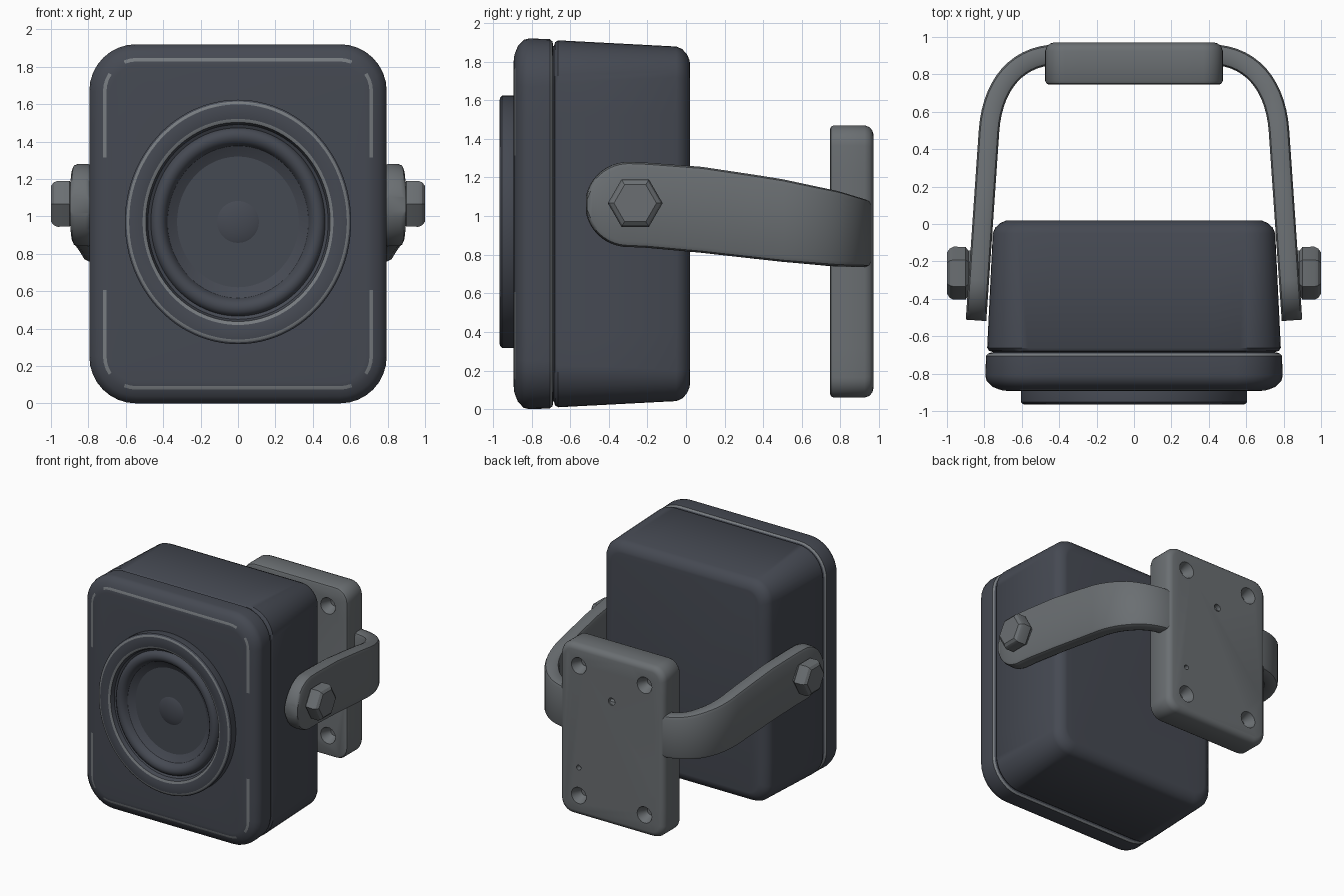
import bpy, bmesh, math
from mathutils import Vector

if "Cube" in bpy.data.objects:
    bpy.data.objects.remove(bpy.data.objects["Cube"])


def material(name, rgb):
    m = bpy.data.materials.new(name)
    m.diffuse_color = (*rgb, 1)
    m.use_nodes = True
    m.node_tree.nodes["Principled BSDF"].inputs["Base Color"].default_value = m.diffuse_color
    return m


DARK = material("dark slate", (0.060, 0.067, 0.085))
GREY = material("bracket grey", (0.145, 0.158, 0.168))
LIGHT = material("worn edge grey", (0.185, 0.200, 0.215))


def loft(name, rings, mats, rule=None, angle=35):
    """Skin a list of closed point rings, cap both ends; rule(ring, centre) picks a material."""
    bm = bmesh.new()
    vs = [[bm.verts.new(p) for p in r] for r in rings]
    n = len(rings[0])
    for i in range(len(vs) - 1):
        for j in range(n):
            k = (j + 1) % n
            f = bm.faces.new((vs[i][j], vs[i][k], vs[i + 1][k], vs[i + 1][j]))
            if rule:
                f.material_index = rule(i, f.calc_center_median())
    bm.faces.new(vs[0])
    bm.faces.new(vs[-1])
    bmesh.ops.recalc_face_normals(bm, faces=bm.faces)
    me = bpy.data.meshes.new(name)
    bm.to_mesh(me)
    bm.free()
    for m in mats:
        me.materials.append(m)
    ob = bpy.data.objects.new(name, me)
    bpy.context.collection.objects.link(ob)
    smooth(ob, angle)
    return ob


def smooth(ob, angle):
    bpy.ops.object.select_all(action='DESELECT')
    ob.select_set(True)
    bpy.context.view_layer.objects.active = ob
    bpy.ops.object.shade_smooth_by_angle(angle=math.radians(angle))


def cut(ob, cutter):
    mod = ob.modifiers.new("cut", 'BOOLEAN')
    mod.operation, mod.solver, mod.object = 'DIFFERENCE', 'EXACT', cutter
    bpy.context.view_layer.objects.active = ob
    bpy.ops.object.modifier_apply(modifier=mod.name)
    bpy.data.objects.remove(cutter, do_unlink=True)


def rounded(y, hx, hz, r, cz, seg=8, sub=8):
    """Rounded rectangle ring in the XZ plane, with subdivided straight sides."""
    pts = []
    for q, (sx, sz) in enumerate(((1, 1), (-1, 1), (-1, -1), (1, -1))):
        for k in range(seg + 1):
            a = math.radians(90 * (q + k / seg))
            pts.append(Vector((sx * (hx - r) + r * math.cos(a), y,
                               cz + sz * (hz - r) + r * math.sin(a))))
    out = []
    for i, p in enumerate(pts):
        out.append(p)
        if i % (seg + 1) == seg:
            nxt = pts[(i + 1) % len(pts)]
            out += [p.lerp(nxt, t / sub) for t in range(1, sub)]
    return out


def ellipse(y, rx, rz, x=0, z=0, n=96):
    return [(x + rx * math.cos(math.tau * k / n), y, z + rz * math.sin(math.tau * k / n))
            for k in range(n)]


# cabinet shell, tapering to the back
body = [(-.72, .755, .92, .2), (-.684, .755, .92, .2), (-.678, .775, .94, .22),
        (-.662, .785, .95, .22), (-.05, .755, .918, .16), (-.02, .742, .905, .15),
        (.005, .715, .878, .13), (.018, .685, .848, .11), (.02, .67, .833, .1)]
loft("cabinet", [rounded(*b, .96) for b in body], [DARK])

# front bezel with worn edges
bez = [(-.688, .765, .93, .22), (-.692, .78, .945, .235), (-.705, .791, .956, .246),
       (-.81, .795, .96, .25), (-.84, .788, .953, .243), (-.87, .757, .922, .215),
       (-.884, .722, .887, .18), (-.89, .703, .868, .16), (-.892, .68, .845, .14)]


def bezel_rule(i, c):
    if i == 1:
        return 1
    side = abs(c.x) > .66 and .42 < abs(c.z - .96) < .8
    top = abs(c.z - .96) > .83 and abs(c.x) < .6
    return 1 if i == 6 and (side or top) else 0


bezel = loft("front_bezel", [rounded(*b, .96) for b in bez], [DARK, LIGHT], bezel_rule)
cut(bezel, loft("driver_cutter", [ellipse(-1.1, .55, .594, 0, .97),
                                  ellipse(-.74, .55, .594, 0, .97)], []))
smooth(bezel, 35)

# speaker driver: mounting ring, rubber surround, cone and dust cap
prof = [(.60, -.87), (.605, -.885), (.605, -.952), (.596, -.962), (.582, -.966), (.51, -.966),
        (.493, -.957), (.482, -.925), (.466, -.915), (.46, -.932), (.445, -.946),
        (.424, -.951), (.402, -.943), (.386, -.925), (.377, -.902), (.34, -.878),
        (.28, -.845), (.20, -.812), (.192, -.822), (.18, -.826), (.168, -.82),
        (.16, -.838), (.135, -.86), (.10, -.875), (.06, -.884), (.02, -.888)]
loft("speaker_driver",
     [ellipse(y, r, r * (1 + .08 * min(1, max(0, (r - .19) / .15))), 0, .97) for r, y in prof],
     [DARK, LIGHT], lambda i, c: 1 if i in (3, 5) else 0)

# U-shaped strap: stations along one arm, then mirrored
TOP = [(-.25, 1.28), (.08, 1.255), (.48, 1.195), (.77, 1.13), (.95, 1.07)]
BOT = [(-.25, .84), (.08, .81), (.48, .765), (.77, .74), (.95, .735)]


def interp(tab, y):
    if y <= tab[0][0]:
        return tab[0][1]
    for (a, u), (b, v) in zip(tab, tab[1:]):
        if y <= b:
            return u + (v - u) * (y - a) / (b - a)
    return tab[-1][1]


R = .22
arm = []                                   # x, y, half-height factor
ys = [(-.52 + R * (1 - math.cos(math.radians(a))), math.sin(math.radians(a)))
      for a in range(12, 91, 6)] + [(y, 1) for y in (-.2, -.05, .08, .2, .35, .5)]
for y, h in ys:
    arm.append((.845 - .07 * (y + .52) / 1.02, y, h))
B = [Vector(p) for p in ((.775, .5), (.757, .74), (.63, .906), (.40, .906))]
for k in range(1, 15):
    t = k / 14
    p = B[0] * (1 - t)**3 + B[1] * 3 * t * (1 - t)**2 + B[2] * 3 * t * t * (1 - t) + B[3] * t**3
    arm.append((p.x, p.y, 1))
path = arm + [(-x, y, h) for x, y, h in reversed(arm)]
rings = []
for i, (x, y, h) in enumerate(path):
    a, b = path[max(i - 1, 0)], path[min(i + 1, len(path) - 1)]
    n = Vector((b[1] - a[1], a[0] - b[0])).normalized()
    zt, zb = interp(TOP, y), interp(BOT, y)
    zc, hz, w = (zt + zb) / 2, (zt - zb) / 2 * h, .055
    c = min(.028, hz * .4)
    rings.append([(x + n.x * u, y + n.y * u, zc + v) for u, v in (
        (w, hz - c), (w - c * .3, hz - c * .3), (w - c, hz),
        (c - w, hz), (c * .3 - w, hz - c * .3), (-w, hz - c),
        (-w, c - hz), (c * .3 - w, c * .3 - hz), (c - w, -hz),
        (w - c, -hz), (w - c * .3, c * .3 - hz), (w, c - hz))])
loft("bracket_strap", rings, [GREY], angle=40)

# wall plate with screw recesses on both faces and two small pilot holes
pl = [(.745, .455, .685, .09), (.751, .468, .698, .1), (.765, .475, .705, .105),
      (.925, .475, .705, .105), (.95, .466, .696, .1), (.965, .448, .678, .085),
      (.97, .43, .66, .07)]
plate = loft("wall_plate", [rounded(*p, .765) for p in pl], [GREY])
for x in (-.3, .3):
    for z in (.23, 1.3):
        for face, d in ((.745, 1), (.97, -1)):
            cut(plate, loft("screw_cutter", [ellipse(face - d * .02, .075, .075, x, z, 24),
                                             ellipse(face + d * .03, .055, .055, x, z, 24),
                                             ellipse(face + d * .08, .03, .03, x, z, 24)], []))
for x, z, r in ((0, 1.085, .03), (.3, .46, .02)):
    cut(plate, loft("pilot_cutter", [ellipse(1.0, r, r, x, z, 16),
                                     ellipse(.93, r, r, x, z, 16)], []))
smooth(plate, 35)

# hexagonal pivot bolts
for s, side in ((1, "right"), (-1, "left")):
    loft(side + "_pivot_bolt",
         [[(s * x, -.263 + r * math.cos(math.tau * k / 6), 1.067 + r * math.sin(math.tau * k / 6))
           for k in range(6)]
          for x, r in ((.80, .12), (.885, .12), (.90, .14), (.965, .142), (.985, .132), (1.0, .11))],
         [GREY], angle=25)
